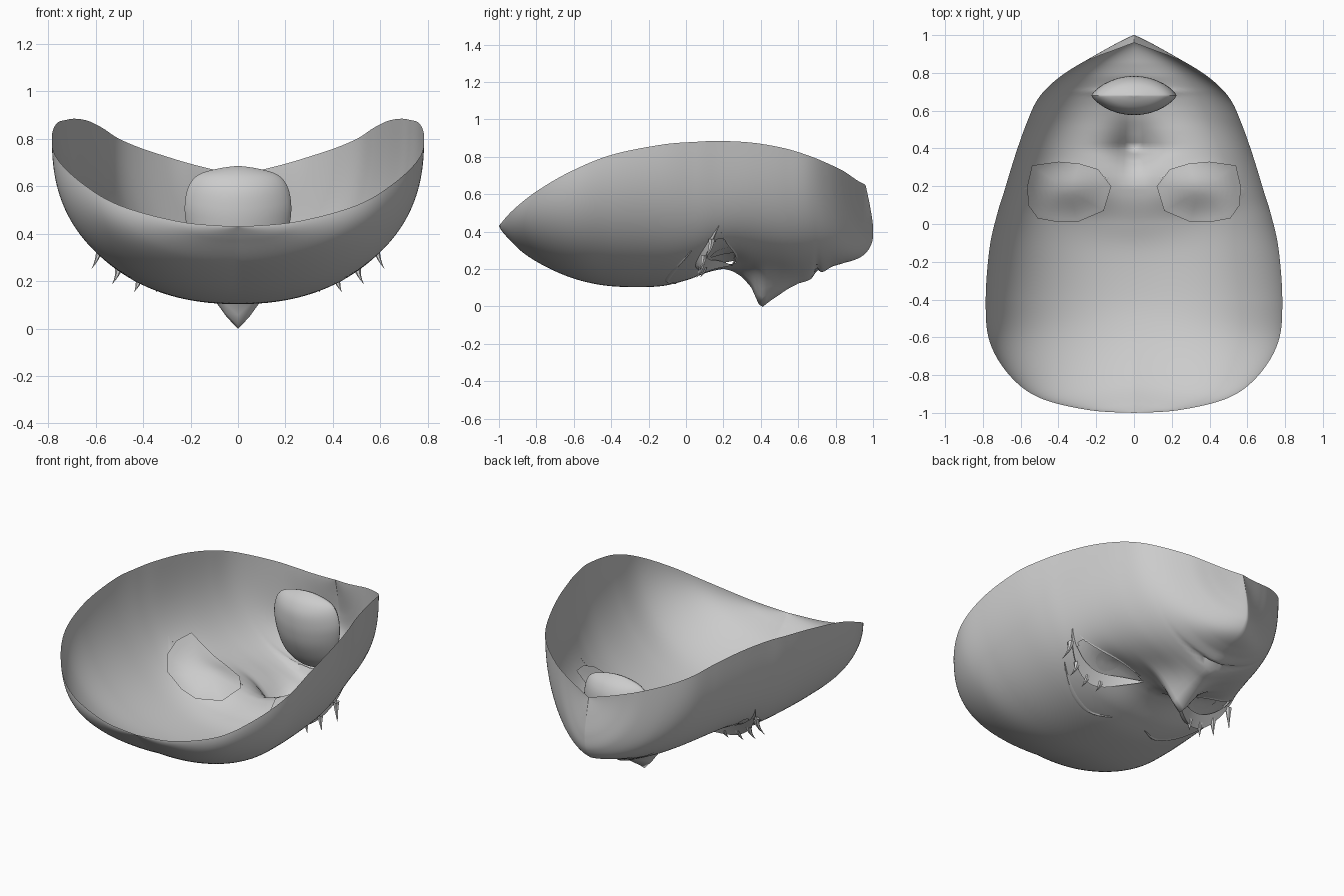
import bpy, bmesh
from math import sin, cos, pi, exp
from mathutils import Vector
from mathutils.bvhtree import BVHTree

if "Cube" in bpy.data.objects:
    bpy.data.objects.remove(bpy.data.objects["Cube"])


def spline(pts, u):
    # Catmull-Rom through tuples, u in index units
    i = min(int(u), len(pts) - 2)
    f = u - i
    p = [pts[max(0, min(len(pts) - 1, i + k))] for k in (-1, 0, 1, 2)]
    return [0.5 * (2*b + (c - a)*f + (2*a - 5*b + 4*c - d)*f*f + (3*b - a - 3*c + d)*f**3)
            for a, b, c, d in zip(*p)]


def lerp_table(tab, y):
    if y <= tab[0][0]:
        return tab[0][1]
    for (a, va), (b, vb) in zip(tab, tab[1:]):
        if y <= b:
            return va + (vb - va) * (y - a) / (b - a)
    return tab[-1][1]


def loft(bm, rings, closed=False):
    rows = [[bm.verts.new(p) for p in r] for r in rings]
    for r, s in zip(rows, rows[1:]):
        n = len(r)
        for j in range(n if closed else n - 1):
            bm.faces.new((r[j], r[(j + 1) % n], s[(j + 1) % n], s[j]))
    return rows


def finish(name, bm, mirror=True, angle=0.8):
    bmesh.ops.remove_doubles(bm, verts=bm.verts, dist=1e-5)
    bmesh.ops.recalc_face_normals(bm, faces=bm.faces)
    me = bpy.data.meshes.new(name)
    bm.to_mesh(me)
    bm.free()
    ob = bpy.data.objects.new(name, me)
    bpy.context.collection.objects.link(ob)
    bpy.ops.object.select_all(action='DESELECT')
    ob.select_set(True)
    bpy.context.view_layer.objects.active = ob
    bpy.ops.object.shade_smooth_by_angle(angle=angle)
    if mirror:
        m = ob.modifiers.new("mirror", 'MIRROR')
        m.use_clip = True
        m.merge_threshold = 0.0005
    return ob


# Face shell: centre line (y, z), rim (x, y, z), roundness
STATIONS = [
    (-1, .43, 0, -1, .43, 2), (-.95, .37, .24, -.985, .45, 2),
    (-.85, .275, .5, -.92, .52, 2), (-.7, .19, .66, -.8, .615, 2.05),
    (-.55, .135, .765, -.62, .72, 2.15), (-.38, .107, .785, -.4, .81, 2.2),
    (-.15, .107, .765, -.13, .865, 2.3), (0, .14, .725, .05, .88, 2.55),
    (.15, .19, .685, .18, .885, 2.8), (.35, .215, .63, .36, .875, 2.75),
    (.6, .205, .57, .53, .845, 2.5), (.8, .225, .51, .66, .805, 2.3),
    (.93, .262, .42, .757, .765, 2.2), (.99, .33, .3, .84, .725, 2.0),
    (1, .42, .2, .885, .695, 1.9), (.985, .53, .1, .922, .67, 1.8),
    (.96, .65, 0, .96, .65, 1.8)]
# Nose and lip relief along the centre line, and its width
RELIEF = [(.2, 0), (.25, .02), (.3, .055), (.35, .115), (.385, .195), (.4, .225),
          (.45, .182), (.5, .145), (.55, .108), (.6, .082), (.65, .07), (.683, .053),
          (.7, .005), (.717, .033), (.74, .028), (.78, .008), (.85, 0)]
WIDTH = [(.2, .06), (.4, .115), (.5, .12), (.62, .15), (.7, .15), (.8, .15)]


def relief(x, y, z):
    d = lerp_table(RELIEF, y) * exp(-(abs(x) / lerp_table(WIDTH, y)) ** 1.5)
    socket = .045 * exp(-((x - .3) / .17) ** 2 - ((y - .2) / .11) ** 2)
    return z + (0 if z > .6 else socket - d)


SUB, COLS = 12, 48
rings = []
for i in range((len(STATIONS) - 1) * SUB + 1):
    cy, cz, rx, ry, rz, n = spline(STATIONS, i / SUB)
    ring = []
    for j in range(COLS + 1):
        a = pi / 2 * j / COLS
        t = sin(a) ** (2 / n)
        x, y = max(rx, 0) * t, cy + (ry - cy) * t ** 1.15
        z = cz + (rz - cz) * (1 - max(0, cos(a)) ** (2 / n))
        ring.append((x, y, relief(x, y, z)))
    rings.append(ring)
bm = bmesh.new()
loft(bm, rings)
tree = BVHTree.FromBMesh(bm)


def surf(x, y, off=0.0, target=tree):
    hit = target.ray_cast(Vector((x, y, -1)), Vector((0, 0, 1)))[0]
    return Vector((x, y, (hit.z if hit else .4) - off))


# Eye opening: almond between the two corners
X0, X1 = .13, .59


def almond(u, side):
    s = sin(pi * min(1, max(0, u)))
    return .25 - .07 * u + (.05 * s if side > 0 else -.12 * s ** .8)


hole = []
for f in bm.faces:
    c = f.calc_center_median()
    u = (c.x - X0) / (X1 - X0)
    if .06 < u < .9 and c.z < .6 and almond(u, -1) < c.y < almond(u, 1):
        hole.append(f)
bmesh.ops.delete(bm, geom=hole, context='FACES')
finish("face_shell", bm, angle=1.4)

# Eyeballs: shallow domes lying just inside the openings
OUT = [(.12, .2), (.19, .29), (.29, .32), (.4, .33), (.54, .31), (.565, .2),
       (.56, .1), (.51, .03), (.4, .01), (.3, .01), (.16, .07)]
bm = bmesh.new()
rings = []
for k in range(9):
    r = 1 - k / 8
    ring = []
    for px, py in OUT:
        x, y = .34 + (px - .34) * r, .17 + (py - .17) * r
        ring.append(surf(x, y, -.018))
    rings.append(ring)
loft(bm, rings, True)
eye_tree = BVHTree.FromBMesh(bm)
finish("eyeball", bm)

# Iris discs on the eyeballs
bm = bmesh.new()
loft(bm, [[surf(.36 + r * cos(a), .2 + r * sin(a), .004, eye_tree)
           for a in (2 * pi * k / 16 for k in range(16))] for r in (.07, .035, 0)], True)
finish("iris", bm)


# Upper eyelids: tapered wedge along the forehead side of the opening
def lid_point(u, dy=0.0, off=0.0):
    return surf(X0 + (X1 + .015 - X0) * u, almond(u, -1) + dy, off)


bm = bmesh.new()
rings = []
for k in range(25):
    u = k / 24
    w = sin(pi * u) ** .7 if 0 < u < 1 else 0
    rings.append([lid_point(u, .025 * w, -.008 * w),
                  lid_point(u, 0) + Vector((.015, -.015, -.05)) * w,
                  lid_point(u, -.045 * w, -.004 * w)])
loft(bm, rings, True)
finish("eyelid", bm)

# Lower lid rims
bm = bmesh.new()
rings = []
for k in range(25):
    u = k / 24
    x, w = X0 + (X1 - X0) * u, sin(pi * u)
    y = almond(u, 1)
    rings.append([surf(x, y - .014 * w, -.012 * w), surf(x, y - .004 * w, .006 * w),
                  surf(x, y + .012 * w, -.004 * w)])
loft(bm, rings, True)
finish("lower_lid", bm)

# Eyelashes: curved spikes along the upper lid
bm = bmesh.new()
for u, length in ((.4, .055), (.58, .07), (.76, .085), (.93, .11)):
    base = lid_point(u) + Vector((.01, -.012, -.018))
    rings = []
    for k in range(6):
        f = k / 5
        c = base + Vector((.04 * u * f * f, -.35 * length * f * f, -length * f))
        r = .02 * (1 - f)
        rings.append([c + Vector((r * cos(a), r * sin(a), 0))
                      for a in (2 * pi * m / 6 for m in range(6))])
    loft(bm, rings, True)
finish("eyelashes", bm)

# Eyebrows: thin slivers lying on the brow
BROW = [(.54, .03), (.46, -.03), (.36, -.08), (.24, -.1), (.12, -.05)]
bm = bmesh.new()
rings = []
for k in range(25):
    x, y = spline(BROW, k / 6)
    w = .014 * sin(pi * k / 24)
    rings.append([surf(x, y - w, .001), surf(x, y, .006), surf(x, y + w, .001)])
loft(bm, rings)
finish("eyebrow", bm)

# Mouth cavity: lens-shaped bag rising inside the shell (z, half width, half depth)
BAG = [(.215, .16, .008), (.28, .19, .05), (.38, .215, .09), (.48, .225, .103),
       (.57, .21, .1), (.63, .17, .075), (.665, .09, .04), (.686, 0, 0)]
bm = bmesh.new()
rings = []
for k in range(29):
    z, a, b = spline(BAG, k / 4)
    yc = .7 - .02 * min(1, k / 12)
    ring = []
    for m in range(32):
        s, c = sin(2 * pi * m / 32), cos(2 * pi * m / 32)
        ring.append((a * c, yc + b * s * abs(s) ** .5, z + .06 * c * c * (1 - k / 28)))
    rings.append(ring)
loft(bm, rings, True)
finish("mouth_cavity", bm, mirror=False)
